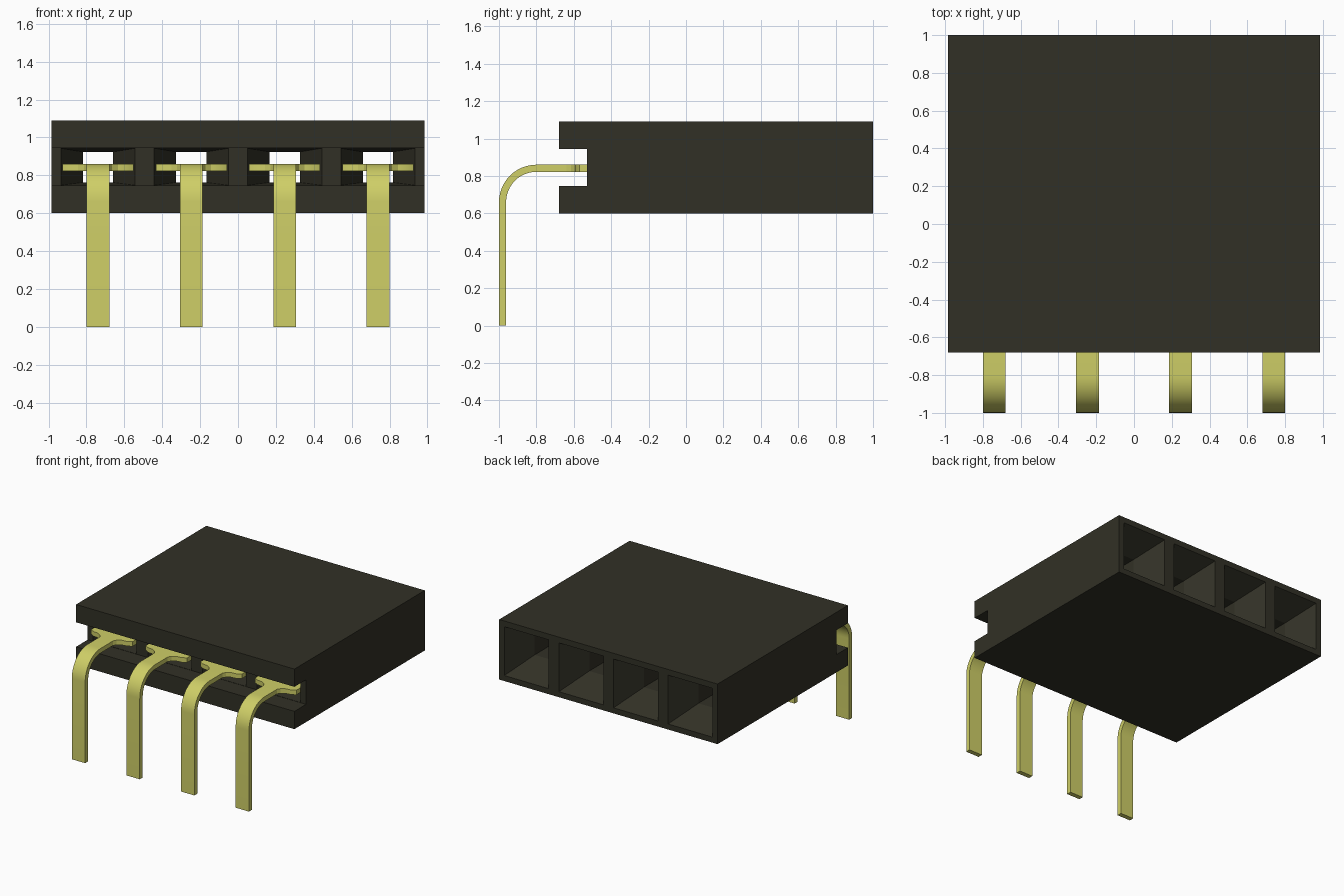
import bpy, bmesh, math
from mathutils import Vector

cube = bpy.data.objects.get("Cube")
if cube:
    bpy.data.objects.remove(cube, do_unlink=True)


def material(name, rgb):
    m = bpy.data.materials.new(name)
    m.use_nodes = True
    m.diffuse_color = (*rgb, 1)
    bsdf = next(n for n in m.node_tree.nodes if n.type == 'BSDF_PRINCIPLED')
    bsdf.inputs["Base Color"].default_value = (*rgb, 1)
    return m


BLACK = material("black plastic", (0.031, 0.030, 0.019))
GOLD = material("pale gold metal", (0.62, 0.62, 0.135))


def make_object(name, bm, mat):
    bmesh.ops.recalc_face_normals(bm, faces=bm.faces)
    me = bpy.data.meshes.new(name)
    bm.to_mesh(me)
    bm.free()
    me.materials.append(mat)
    ob = bpy.data.objects.new(name, me)
    bpy.context.collection.objects.link(ob)
    return ob


def loft(bm, rings):
    """Skin closed rings of equal length and cap both ends."""
    loops = [[bm.verts.new(p) for p in r] for r in rings]
    n = len(loops[0])
    for a, b in zip(loops, loops[1:]):
        for i in range(n):
            bm.faces.new((a[i], a[(i + 1) % n], b[(i + 1) % n], b[i]))
    bm.faces.new(loops[0])
    bm.faces.new(loops[-1])


def rect(y, cx, half, z0, z1):
    return [(cx - half, y, z0), (cx + half, y, z0), (cx + half, y, z1), (cx - half, y, z1)]


def select_only(ob):
    bpy.ops.object.select_all(action='DESELECT')
    ob.select_set(True)
    bpy.context.view_layer.objects.active = ob


PITCH = 0.4927
CENTRES = [(i - 1.5) * PITCH for i in range(4)]

# Housing: side profile with the front slot, extruded across the width
profile = [(-0.68, 0.60), (1.0, 0.60), (1.0, 1.09), (-0.68, 1.09),
           (-0.68, 0.945), (-0.53, 0.945), (-0.53, 0.745), (-0.68, 0.745)]
bm = bmesh.new()
loft(bm, [[(x, y, z) for y, z in profile] for x in (-0.985, 0.985)])
housing = make_object("housing", bm, BLACK)

# Sockets: flared at the back, square in the middle, wide pocket at the front
bm = bmesh.new()
for cx in CENTRES:
    loft(bm, [rect(-0.56, cx, 0.196, 0.747, 0.943),
              rect(-0.53, cx, 0.196, 0.747, 0.943),
              rect(-0.25, cx, 0.080, 0.762, 0.924),
              rect(0.78, cx, 0.080, 0.762, 0.924),
              rect(1.00, cx, 0.200, 0.645, 1.043),
              rect(1.05, cx, 0.200, 0.645, 1.043)])
cutter = make_object("socket_cutter", bm, BLACK)
cutter.hide_render = True
cut = housing.modifiers.new("sockets", 'BOOLEAN')
cut.operation = 'DIFFERENCE'
cut.solver = 'EXACT'
cut.object = cutter
select_only(housing)
bpy.ops.object.modifier_apply(modifier=cut.name)
bpy.data.objects.remove(cutter, do_unlink=True)

# Pin dimensions
T, TOP, R = 0.038, 0.86, 0.20
JOIN = -0.64


def arc(r):
    steps = 12
    return [(-1 + R - r * math.cos(a), TOP - R + r * math.sin(a))
            for a in (math.pi / 2 * i / steps for i in range(steps + 1))]


# Pins: bent flat leg plus a T-shaped shoulder plate held in the pocket
leg = ([(-1, 0)] + arc(R) + [(JOIN, TOP), (JOIN, TOP - T)]
       + arc(R - T)[::-1] + [(-1 + T, 0)])
half_plate = [(0.06, JOIN), (0.075, -0.615), (0.105, -0.595), (0.15, -0.59),
              (0.187, -0.57), (0.187, -0.45)]
plate = half_plate + [(-x, y) for x, y in reversed(half_plate)]
for n, cx in enumerate(CENTRES, 1):
    bm = bmesh.new()
    loft(bm, [[(cx + s, y, z) for y, z in leg] for s in (-0.06, 0.06)])
    loft(bm, [[(cx + x, y, z) for x, y in plate] for z in (TOP - T, TOP)])
    pin = make_object(f"pin_{n}", bm, GOLD)
    select_only(pin)
    bpy.ops.object.shade_smooth_by_angle(angle=math.radians(25))
